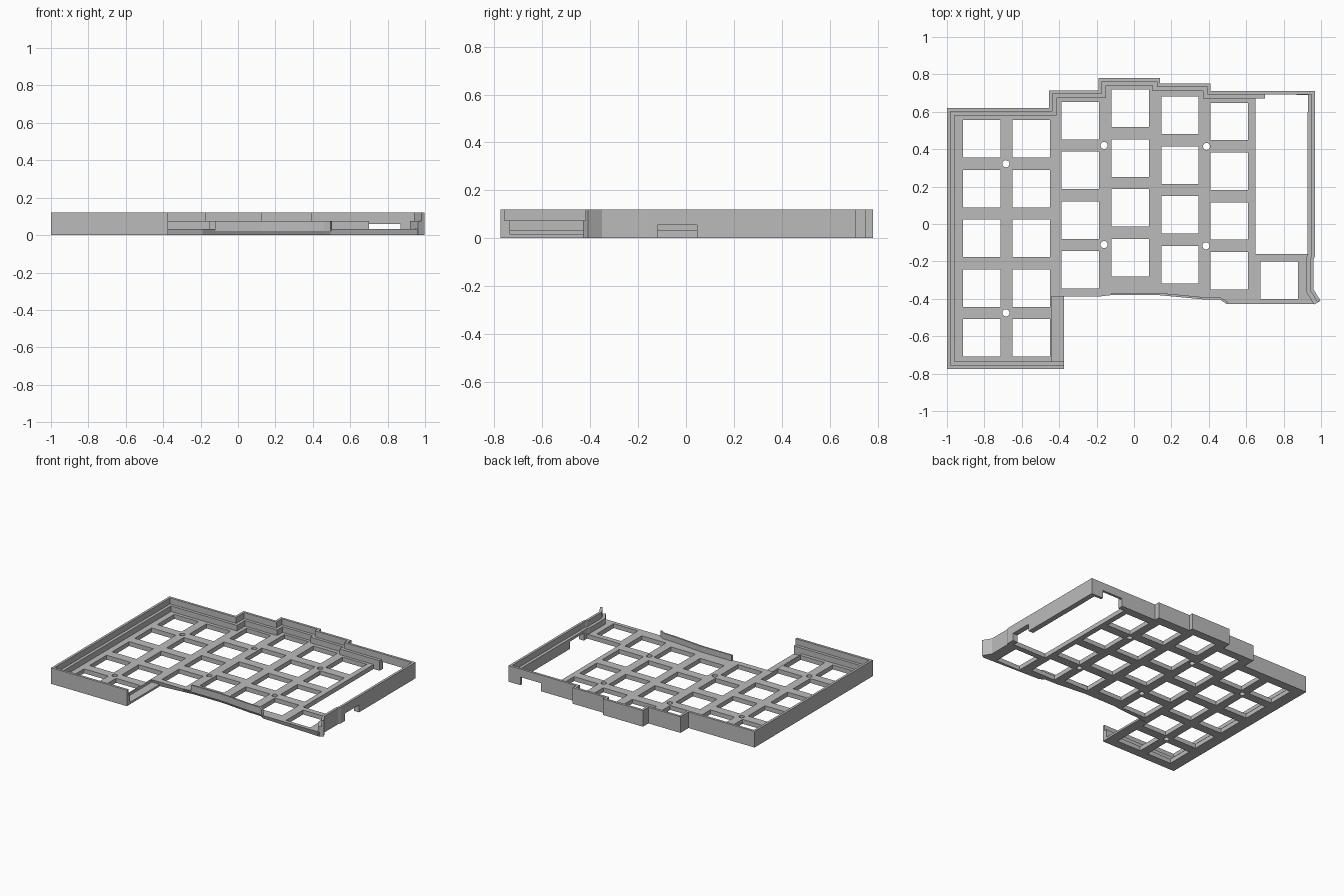
import bpy
import bmesh
from mathutils import Vector

cube = bpy.data.objects.get("Cube")
if cube:
    bpy.data.objects.remove(cube, do_unlink=True)

grey = bpy.data.materials.new("plain grey")
grey.use_nodes = True
grey.diffuse_color = (0.5, 0.5, 0.5, 1)
grey.node_tree.nodes["Principled BSDF"].inputs["Base Color"].default_value = (0.5, 0.5, 0.5, 1)

TOP, LEDGE, PLATE = 0.12, 0.075, 0.033


def finish(bm, name):
    bmesh.ops.recalc_face_normals(bm, faces=bm.faces)
    mesh = bpy.data.meshes.new(name)
    bm.to_mesh(mesh)
    bm.free()
    obj = bpy.data.objects.new(name, mesh)
    bpy.context.scene.collection.objects.link(obj)
    mesh.materials.append(grey)
    return obj


def prism(name, points, z0, z1):
    """Closed outline extruded from z0 to z1."""
    bm = bmesh.new()
    face = bm.faces.new([bm.verts.new((p[0], p[1], z0)) for p in points])
    up = bmesh.ops.extrude_face_region(bm, geom=[face])["geom"]
    bmesh.ops.translate(bm, vec=(0, 0, z1 - z0),
                        verts=[v for v in up if isinstance(v, bmesh.types.BMVert)])
    return finish(bm, name)


def offset(path, d):
    """Open path moved d to its left with mitred corners."""
    pts = [Vector(p) for p in path]
    normals = []
    for a, b in zip(pts, pts[1:]):
        t = (b - a).normalized()
        normals.append(Vector((-t.y, t.x)))
    out = []
    for i, p in enumerate(pts):
        n, m = normals[max(i - 1, 0)], normals[min(i, len(normals) - 1)]
        out.append(p + (n + m) * (d / (1 + n.dot(m))))
    return out


def band(name, path, d0, d1, z0, z1):
    return prism(name, offset(path, d0) + offset(path, d1)[::-1], z0, z1)


def boxes(name, items):
    """One helper mesh holding several boxes given as x0, x1, y0, y1, z0, z1."""
    bm = bmesh.new()
    for x0, x1, y0, y1, z0, z1 in items:
        vs = bmesh.ops.create_cube(bm, size=1)["verts"]
        bmesh.ops.scale(bm, vec=(x1 - x0, y1 - y0, z1 - z0), verts=vs)
        bmesh.ops.translate(bm, vec=((x0 + x1) / 2, (y0 + y1) / 2, (z0 + z1) / 2), verts=vs)
    return finish(bm, name)


def cut(cutter, *targets):
    cutter.hide_render = True
    for obj in targets:
        mod = obj.modifiers.new("cut", "BOOLEAN")
        mod.operation, mod.solver, mod.object = "DIFFERENCE", "EXACT", cutter
        bpy.context.view_layer.objects.active = obj
        bpy.ops.object.modifier_apply(modifier=mod.name)
    bpy.data.objects.remove(cutter, do_unlink=True)


# Outer rim, from the front right corner round the back to the front left block
rim = [(0.997, -0.41), (0.96, -0.35), (0.96, -0.19), (0.968, -0.17), (0.968, 0.71),
       (0.41, 0.71), (0.41, 0.75), (0.14, 0.75), (0.14, 0.78), (-0.19, 0.78),
       (-0.19, 0.715), (-0.455, 0.715), (-0.455, 0.62), (-1, 0.62), (-1, -0.775),
       (-0.375, -0.775)]
# Front edge of the plate, left to right
front = [(-0.44, -0.765), (-0.44, -0.388), (-0.19, -0.388), (-0.12, -0.38), (0.13, -0.38),
         (0.37, -0.403), (0.46, -0.405), (0.495, -0.427), (0.97, -0.427)]

wall = band("outer_wall", rim, 0, 0.018, 0, TOP)
ledge = band("inner_ledge", rim, 0.016, 0.04, 0, LEDGE)

# Key plate with its lower front edge sloped back
plate = prism("key_plate", offset(rim, 0.01)[:-1] + front, 0, PLATE)
for v in plate.data.vertices:
    if v.co.z < 0.01 and -0.2 < v.co.x < 0.5 and -0.45 < v.co.y < -0.36:
        v.co.y += 0.02

# Square key openings, one column at a time: x, top y, count
columns = [(-0.815, 0.455, 5), (-0.55, 0.455, 5), (-0.287, 0.553, 4), (-0.02, 0.618, 4),
           (0.246, 0.581, 4), (0.51, 0.548, 4), (0.777, -0.3, 1)]
openings = [(x - 0.1, x + 0.1, y - i * 0.266 - 0.1, y - i * 0.266 + 0.1, -0.1, 0.2)
            for x, y, n in columns for i in range(n)]
openings.append((0.65, 0.929, -0.16, 0.69, -0.1, 0.2))
cut(boxes("opening_cutter", openings), plate)

# Round screw holes
bm = bmesh.new()
for x, y in [(-0.685, 0.322), (-0.685, -0.475), (-0.16, 0.42), (0.388, 0.415),
             (-0.16, -0.11), (0.385, -0.117)]:
    vs = bmesh.ops.create_cone(bm, cap_ends=True, segments=24, radius1=0.019,
                               radius2=0.019, depth=0.3)["verts"]
    bmesh.ops.translate(bm, vec=(x, y, 0), verts=vs)
cut(finish(bm, "screw_cutter"), plate)

# Port notches in the back and right walls
cut(boxes("port_cutter", [(0.7, 0.87, 0.6, 0.8, -0.1, 0.06),
                          (0.9, 1.1, -0.12, 0.045, -0.1, 0.055)]), wall, ledge, plate)
cut(boxes("ledge_cutter", [(0.7, 0.929, 0.6, 0.692, -0.1, 0.2)]), ledge)

# Thin raised lip on the front edge, and the low strip beside the front left block
band("front_lip", front[3:8], 0, 0.012, PLATE - 0.01, LEDGE)
prism("side_strip", [(-0.445, -0.77), (-0.375, -0.77), (-0.375, -0.388), (-0.445, -0.388)],
      0, 0.015)
